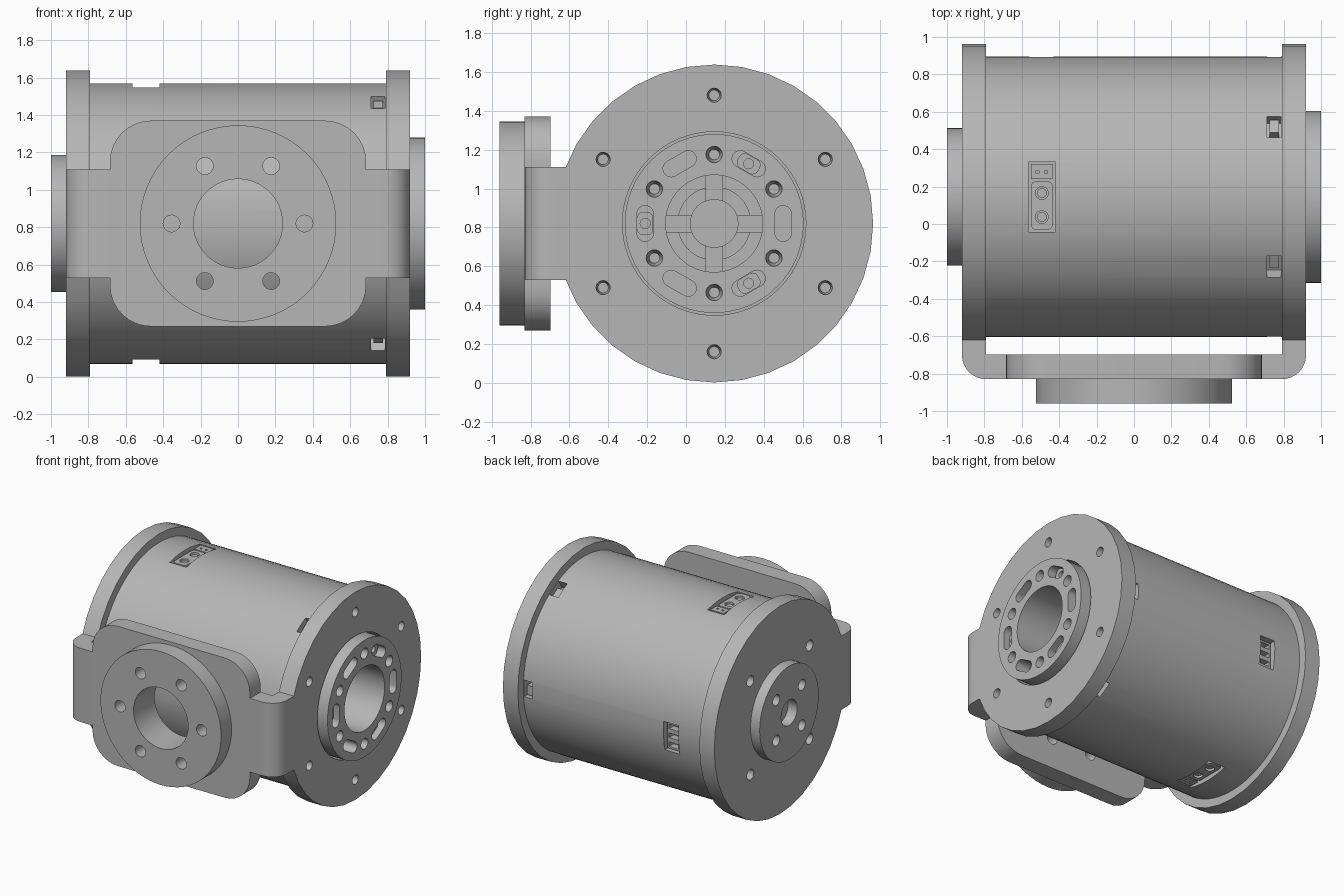
import bpy
import bmesh
from math import sin, cos, pi, radians
from mathutils import Vector

if "Cube" in bpy.data.objects:
    bpy.data.objects.remove(bpy.data.objects["Cube"])

grey = bpy.data.materials.new("machined grey")
grey.use_nodes = True
grey.diffuse_color = (0.47, 0.47, 0.47, 1)
grey.node_tree.nodes["Principled BSDF"].inputs["Base Color"].default_value = grey.diffuse_color

CY, CZ = 0.145, 0.82          # main axis of the drum
DRUM, FLANGE = 0.75, 0.818    # radii
X, Y, Z = Vector((1, 0, 0)), Vector((0, 1, 0)), Vector((0, 0, 1))
AXIS = (Y, Z, X, Vector((0, CY, CZ)))      # profile in y-z, depth along x
FRONT = (X, Z, Y, Vector((0, 0, CZ)))      # profile in x-z, depth along y
PLAN = (X, Y, Z, Vector((0, 0, 0)))        # profile in x-y, depth along z


def radial(deg):
    """Frame standing on the drum side: x, tangent, outward."""
    a = radians(deg)
    return (X, Vector((0, -sin(a), cos(a))), Vector((0, cos(a), sin(a))), AXIS[3])


def circle(r, n=32, u=0, v=0):
    return [(u + r * cos(2 * pi * i / n), v + r * sin(2 * pi * i / n)) for i in range(n)]


def rect(u0, u1, v0, v1):
    return [(u0, v0), (u1, v0), (u1, v1), (u0, v1)]


def rounded(u0, u1, v0, v1, r, n=8):
    corners = [(u1 - r, v1 - r), (u0 + r, v1 - r), (u0 + r, v0 + r), (u1 - r, v0 + r)]
    return [(cu + r * cos(pi / 2 * (q + i / n)), cv + r * sin(pi / 2 * (q + i / n)))
            for q, (cu, cv) in enumerate(corners) for i in range(n + 1)]


def ring(count, r, start=0):
    """Angles and points evenly spaced on a circle."""
    for i in range(count):
        a = radians(start + 360 * i / count)
        yield a, r * cos(a), r * sin(a)


def turned(pts, a, u, v):
    return [(u + p * cos(a) - q * sin(a), v + p * sin(a) + q * cos(a)) for p, q in pts]


def prism(frame, pts, w0, w1, taper=1.0):
    """Solid from a profile; taper scales the w0 end."""
    return frame, pts, w0, w1, taper


def make(name, prisms):
    bm = bmesh.new()
    for (U, V, W, o), pts, w0, w1, taper in prisms:
        mu = sum(p[0] for p in pts) / len(pts)
        mv = sum(p[1] for p in pts) / len(pts)
        low = [bm.verts.new(o + U * (mu + (u - mu) * taper) + V * (mv + (v - mv) * taper) + W * w0)
               for u, v in pts]
        high = [bm.verts.new(o + U * u + V * v + W * w1) for u, v in pts]
        bm.faces.new(low[::-1])
        bm.faces.new(high)
        for i in range(len(pts)):
            j = (i + 1) % len(pts)
            bm.faces.new((low[i], low[j], high[j], high[i]))
    bmesh.ops.recalc_face_normals(bm, faces=bm.faces)
    me = bpy.data.meshes.new(name)
    bm.to_mesh(me)
    bm.free()
    me.materials.append(grey)
    ob = bpy.data.objects.new(name, me)
    bpy.context.scene.collection.objects.link(ob)
    return ob


def build(name, solids, cuts=(), joins=()):
    """Make a part, merge the joins, subtract the cuts, shade it."""
    ob = make(name, solids)
    tools = [("UNION", [j]) for j in joins] + ([("DIFFERENCE", cuts)] if cuts else [])
    for op, prisms in tools:
        tool = make("cutter", prisms)
        tool.hide_render = True
        mod = ob.modifiers.new(op, "BOOLEAN")
        mod.operation, mod.object, mod.solver = op, tool, "EXACT"
        bpy.context.view_layer.update()
        mesh = bpy.data.meshes.new_from_object(ob.evaluated_get(bpy.context.evaluated_depsgraph_get()))
        ob.modifiers.clear()
        ob.data = mesh
        bpy.data.objects.remove(tool)
    bpy.ops.object.select_all(action="DESELECT")
    ob.select_set(True)
    bpy.context.view_layer.objects.active = ob
    bpy.ops.object.shade_smooth_by_angle(angle=radians(30))
    return ob


# Drum with connector pockets, cable notches and the axial bore
pocket = rect(-0.565, -0.42, -0.187, 0.187)
back_pocket = rect(-0.56, -0.43, -0.165, 0.065)
notch = rect(0.71, 0.785, -0.065, 0.065)
cuts = [prism(radial(a), pocket, 0.62, 0.9) for a in (90, -90)]
cuts += [prism(radial(0), back_pocket, 0.62, 0.9)]
cuts += [prism(radial(60 * i), notch, 0.67, 0.9) for i in range(6)]
cuts += [prism(AXIS, circle(0.25, 48), 0.55, 1.2)]
build("drum", [prism(AXIS, circle(DRUM, 72), -0.79, 0.79)], cuts)

# Tabs in the cable notches
build("notch_tabs", [prism(radial(60 * i), rect(0.725, 0.775, -0.055, 0.02), 0.66, 0.725) for i in range(6)])

# Connectors on top and bottom, with two round contacts and a pin block
for label, a in (("top", 90), ("bottom", -90)):
    f = radial(a)
    contacts = [prism(f, circle(0.034, 20, -0.493, v), 0.68, 0.9) for v in (-0.02, 0.108)]
    pins = [prism(f, rect(u - 0.008, u + 0.008, -0.14, -0.124), 0.68, 0.9) for u in (-0.515, -0.47)]
    build(label + "_connector", [prism(f, rounded(-0.55, -0.435, -0.085, 0.177, 0.03, 4), 0.61, 0.727),
                                 prism(f, rect(-0.55, -0.435, -0.175, -0.095), 0.61, 0.727)], contacts + pins)
    build(label + "_contacts", [prism(f, circle(0.026, 16, -0.493, v), 0.61, 0.715) for v in (-0.02, 0.108)])

# Small connector on the back
slots = [prism(radial(0), rect(-0.535, -0.455, v - 0.018, v + 0.018), 0.66, 0.9) for v in (-0.12, -0.05, 0.02)]
build("back_connector", [prism(radial(0), rect(-0.548, -0.442, -0.153, 0.053), 0.61, 0.715)], slots)

# Bracket plate and arms, joined to both flanges
outer = rounded(-0.92, 0.92, -0.83, 0.5, 0.13)
corner = [p for p in outer if p[1] < -0.6]
yoke = corner + [(0.92, -0.5), (0.79, -0.5), (0.79, -0.697), (-0.79, -0.697), (-0.79, -0.5), (-0.92, -0.5)]
plate = rounded(-0.685, 0.685, -0.55, 0.55, 0.22)
flange = circle(FLANGE, 36)
bolt_holes = [prism(AXIS, circle(0.045, 20, u, v), 0.83, 1.0, 0.6) for _, u, v in ring(6, 0.66, 30)]
rear_holes = [prism(AXIS, circle(0.042, 20, u, v), -1.1, -0.83) for _, u, v in ring(4, 0.52, 45)]
hub_seat = [prism(AXIS, circle(0.472, 64), 0.7, 1.1)]
front_holes = [prism(FRONT, circle(0.238, 48), -1.1, -0.65)]
front_holes += [prism(FRONT, circle(0.045, 20, u, v), -1.1, -0.65) for _, u, v in ring(6, 0.355)]
build("bracket_and_flanges", [prism(PLAN, yoke, 0.53, 1.11)],
      bolt_holes + rear_holes + hub_seat + front_holes,
      [prism(FRONT, plate, -0.83, -0.697), prism(AXIS, flange, 0.79, 0.92), prism(AXIS, flange, -0.92, -0.79)])

# Front mounting disc
build("front_disc", [prism(FRONT, circle(0.525, 64), -0.96, -0.83)], front_holes)

# Left output hub with bolt holes, slots and bore
capsule = rounded(-0.042, 0.042, -0.092, 0.092, 0.0415, 6)
insert = rounded(-0.041, 0.041, -0.06, 0.06, 0.03, 4)
cuts = [prism(AXIS, circle(0.25, 48), 0.7, 1.1)]
cuts += [prism(AXIS, circle(0.045, 20, u, v), 0.88, 1.02, 0.6) for _, u, v in ring(6, 0.355, 30)]
cuts += [prism(AXIS, turned(capsule, a, u, v), 0.88, 1.1) for a, u, v in ring(6, 0.355)]
build("left_hub", [prism(AXIS, circle(0.46, 64), 0.79, 1.0)], cuts)
build("slot_nuts", [prism(AXIS, turned(insert, a, u, v), 0.87, 0.95) for a, u, v in ring(3, 0.355, 60)],
      [prism(AXIS, circle(0.026, 12, u, v), 0.9, 1.0) for _, u, v in ring(3, 0.355, 60)])

# Four-armed rotor at the bottom of the bore
arms = [prism(AXIS, turned(rect(-0.13, 0.13, -0.045, 0.045), a, 0.12 * cos(a), 0.12 * sin(a)), 0.55, 0.68)
        for a, _, _ in ring(4, 1)]
build("bore_rotor", [prism(AXIS, circle(0.19, 40), 0.54, 0.67)] + arms)
build("bore_cap", [prism(AXIS, circle(0.125, 40), 0.55, 0.7)])

# Right hub with centre hole and four bolt holes
cuts = [prism(AXIS, circle(0.1, 32), -1.1, -0.85)]
cuts += [prism(AXIS, circle(0.042, 20, u, v), -1.1, -0.85) for _, u, v in ring(4, 0.225, 45)]
build("right_hub", [prism(AXIS, circle(0.367, 64), -1.0, -0.84)], cuts)
